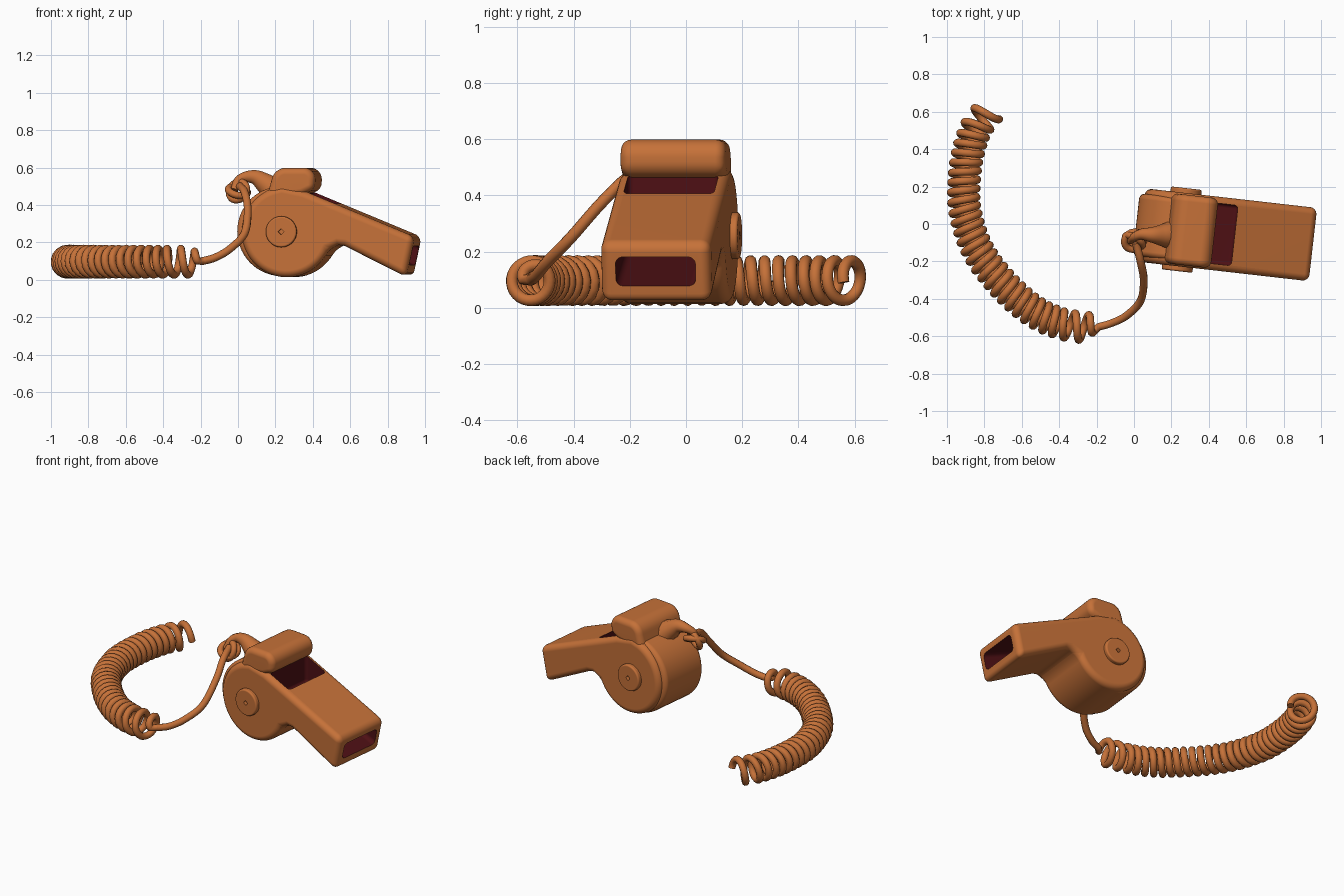
import bpy, bmesh
from math import pi, sin, cos, radians
from mathutils import Vector, Matrix

if "Cube" in bpy.data.objects:
    bpy.data.objects.remove(bpy.data.objects["Cube"], do_unlink=True)


def material(name, color):
    mat = bpy.data.materials.new(name)
    mat.use_nodes = True
    mat.diffuse_color = color
    bsdf = next(n for n in mat.node_tree.nodes if n.type == "BSDF_PRINCIPLED")
    bsdf.inputs["Base Color"].default_value = color
    bsdf.inputs["Roughness"].default_value = 0.5
    return mat


ORANGE = material("orange_plastic", (0.56, 0.165, 0.04, 1))
DARK = material("dark_red_inside", (0.075, 0.005, 0.007, 1))
# The whistle is turned slightly about the vertical
PLACE = Matrix.Translation((0.255, -0.03, 0)) @ Matrix.Rotation(radians(-6.5), 4, "Z")


def activate(obj):
    bpy.ops.object.select_all(action="DESELECT")
    obj.select_set(True)
    bpy.context.view_layer.objects.active = obj


def apply_modifier(obj, kind, **settings):
    mod = obj.modifiers.new(kind.lower(), kind)
    for key, value in settings.items():
        setattr(mod, key, value)
    activate(obj)
    bpy.ops.object.modifier_apply(modifier=mod.name)


def arc(center, radius, start, end, steps):
    """Points on an arc in the side plane, angles in degrees."""
    angles = [radians(start + (end - start) * i / steps) for i in range(steps + 1)]
    return [(center[0] + radius * cos(a), center[1] + radius * sin(a)) for a in angles]


def extrude(name, profile, half, bevel=0.0, index=0):
    """Side profile extruded evenly across the whistle's width."""
    bm = bmesh.new()
    face = bm.faces.new([bm.verts.new((x, -half, z)) for x, z in profile])
    side = bmesh.ops.extrude_face_region(bm, geom=[face])["geom"]
    moved = [v for v in side if isinstance(v, bmesh.types.BMVert)]
    bmesh.ops.translate(bm, verts=moved, vec=(0, 2 * half, 0))
    bmesh.ops.recalc_face_normals(bm, faces=bm.faces)
    for f in bm.faces:
        f.material_index = index
    mesh = bpy.data.meshes.new(name)
    bm.to_mesh(mesh)
    bm.free()
    obj = bpy.data.objects.new(name, mesh)
    bpy.context.collection.objects.link(obj)
    mesh.materials.append(ORANGE)
    mesh.materials.append(DARK)
    obj.matrix_world = PLACE
    if bevel:
        apply_modifier(obj, "BEVEL", width=bevel, segments=5, limit_method="ANGLE",
                       angle_limit=radians(35), use_clamp_overlap=False)
    return obj


def cut(obj, cutter):
    cutter.hide_render = True
    bpy.context.view_layer.update()
    apply_modifier(obj, "BOOLEAN", object=cutter, operation="DIFFERENCE", solver="EXACT")
    bpy.data.objects.remove(cutter, do_unlink=True)


def finish(obj):
    activate(obj)
    bpy.ops.object.shade_smooth_by_angle(angle=radians(38))
    apply_modifier(obj, "WEIGHTED_NORMAL", keep_sharp=True)


def spline_points(controls, steps):
    """Smooth path through the control points."""
    pts = [Vector(p) for p in controls]
    pts = [2 * pts[0] - pts[1]] + pts + [2 * pts[-1] - pts[-2]]
    out = []
    for a, b, c, d in zip(pts, pts[1:], pts[2:], pts[3:]):
        for i in range(steps):
            t = i / steps
            out.append(0.5 * (2 * b + (c - a) * t + (2 * a - 5 * b + 4 * c - d) * t ** 2
                              + (3 * b - a - 3 * c + d) * t ** 3))
    return out + [pts[-2]]


def tube(name, points, radii, closed=False):
    curve = bpy.data.curves.new(name, "CURVE")
    curve.dimensions = "3D"
    curve.bevel_depth = 1.0
    curve.bevel_resolution = 3
    curve.use_fill_caps = True
    line = curve.splines.new("POLY")
    line.points.add(len(points) - 1)
    for p, co, r in zip(line.points, points, radii):
        p.co = (*co, 1)
        p.radius = r
    line.use_cyclic_u = closed
    curve.materials.append(ORANGE)
    obj = bpy.data.objects.new(name, curve)
    bpy.context.collection.objects.link(obj)
    activate(obj)
    bpy.ops.object.convert(target="MESH")
    bpy.ops.object.shade_smooth_by_angle(angle=radians(50))
    return obj


# Round chamber with the sloping mouthpiece
profile = [(0.667, 0.015), (0.713, 0.23), (0.12, 0.475), (0.0, 0.5)]
profile += arc((0.025, 0.257), 0.243, 110, 337, 36)
profile += [(0.272, 0.172), (0.3, 0.186), (0.335, 0.182)]
body = extrude("whistle_body", profile, 0.197, 0.036)

# Air window and mouth opening
window = [(0.13, 0.3), (0.285, 0.3), (0.285, 0.62), (0.13, 0.62)]
cut(body, extrude("window_cutter", window, 0.162, 0.02, 1))
axis, across = Vector((cos(0.36), -sin(0.36))), Vector((sin(0.36), cos(0.36)))
mouth = Vector((0.69, 0.13))
hole = [mouth + axis * u + across * v * 0.052
        for u, v in ((-0.33, -1), (0.1, -1), (0.1, 1), (-0.33, 1))]
cut(body, extrude("mouth_cutter", hole, 0.143, 0.025, 1))
finish(body)

# Narrower drum bulging out behind the side plates
drum = extrude("rear_drum", arc((-0.005, 0.26), 0.24, 80, 280, 32), 0.168, 0.03)
finish(drum)

# Raised cap over the window
cap_profile = [(-0.09, 0.42), (0.11, 0.455), (0.175, 0.485)]
cap_profile += arc((0.115, 0.537), 0.062, 0, 90, 8)
cap_profile += arc((0.02, 0.519), 0.08, 90, 170, 8)
finish(extrude("top_cap", cap_profile, 0.188, 0.035))

# Round side buttons with a small square hole
button = extrude("side_buttons", arc((0, 0.257), 0.083, 0, 352.5, 47), 0.223, 0.01)
cut(button, extrude("pin_cutter", arc((0, 0.257), 0.016, 0, 270, 3), 0.3))
finish(button)

# Tapered lug hooked over the back
lug = spline_points([(0.2, -0.06, 0.47), (0.145, -0.06, 0.515), (0.095, -0.058, 0.547),
                     (0.04, -0.055, 0.55), (0.0, -0.07, 0.53), (-0.02, -0.09, 0.48)], 8)
last = len(lug) - 1
tube("cord_lug", lug, [0.02 + 0.06 * (1 - i / last) ** 2 for i in range(len(lug))])

# Knot of two loops around the lug
for name, tilt, turn in (("knot_loop_upper", 0.5, 0.4), ("knot_loop_lower", 1.2, -0.5)):
    spin = Matrix.Rotation(turn, 3, "Z") @ Matrix.Rotation(tilt, 3, "X")
    ring = [Vector((0.0, -0.09, 0.475)) + spin @ Vector((cos(a), sin(a), 0)) * 0.052
            for a in (2 * pi * i / 28 for i in range(28))]
    tube(name, ring, [0.019] * len(ring), True)

# Straight cord leading down into the coil
cord = spline_points([(0.01, -0.1, 0.5), (0.035, -0.2, 0.468), (0.052, -0.3, 0.375),
                      (0.035, -0.41, 0.25), (-0.04, -0.49, 0.168),
                      (-0.12, -0.53, 0.12), (-0.19, -0.55, 0.1)], 10)

# Coil wound around a bent centre line
center = spline_points([(-0.215, -0.56, 0.097), (-0.4, -0.53, 0.097), (-0.56, -0.45, 0.097),
                        (-0.72, -0.3, 0.097), (-0.84, -0.13, 0.097), (-0.905, 0.08, 0.097),
                        (-0.905, 0.27, 0.097), (-0.88, 0.41, 0.097), (-0.84, 0.52, 0.097),
                        (-0.775, 0.605, 0.097)], 72)
phase = 0.0
coil = []
for i, (p, q) in enumerate(zip(center, center[1:])):
    step = q - p
    along = i / len(center)
    pitch = 0.05 + 0.025 * (along < 0.1) + 0.025 * (along > 0.87)
    phase += 2 * pi * step.length / pitch
    side = Vector((-step.y, step.x, 0)).normalized()
    reach = 0.07 * min(1, 0.2 + phase / 3)
    coil.append(p + reach * (side * cos(phase) + Vector((0, 0, sin(phase)))))
path = cord + coil
tube("coiled_cord", path, [0.021] * len(path))
